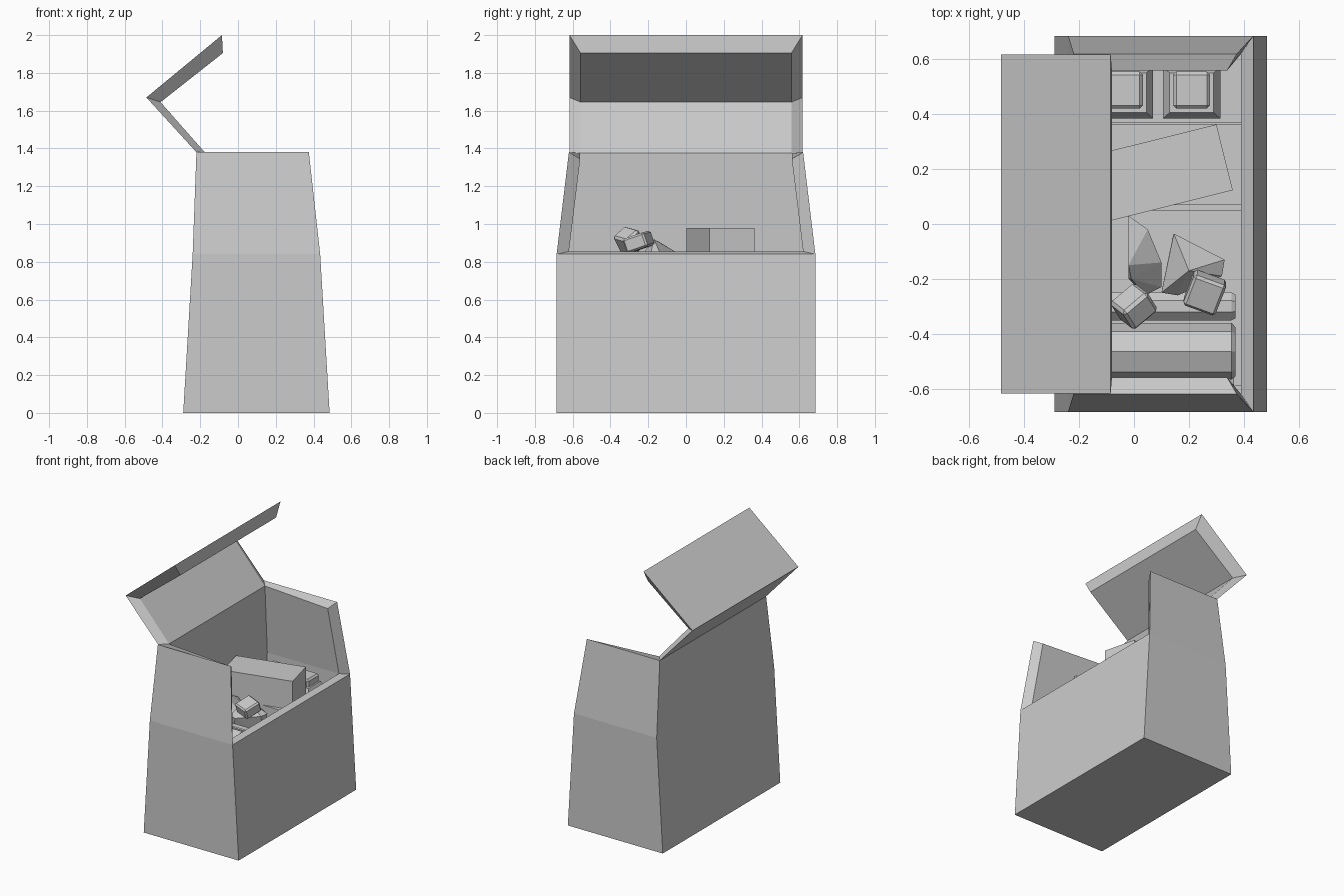
import bpy, bmesh, math
from mathutils import Matrix, Euler, Vector

if "Cube" in bpy.data.objects:
    bpy.data.objects.remove(bpy.data.objects["Cube"])


def make(name, verts, faces):
    me = bpy.data.meshes.new(name)
    bm = bmesh.new()
    vs = [bm.verts.new(v) for v in verts]
    for f in faces:
        bm.faces.new([vs[i] for i in f])
    bmesh.ops.recalc_face_normals(bm, faces=bm.faces)
    bm.to_mesh(me)
    bm.free()
    ob = bpy.data.objects.new(name, me)
    bpy.context.collection.objects.link(ob)
    return ob


def hull(name, pts):
    me = bpy.data.meshes.new(name)
    bm = bmesh.new()
    vs = [bm.verts.new(p) for p in pts]
    bmesh.ops.convex_hull(bm, input=vs)
    bmesh.ops.dissolve_limit(bm, angle_limit=0.02, verts=bm.verts, edges=bm.edges)
    bmesh.ops.recalc_face_normals(bm, faces=bm.faces)
    bm.to_mesh(me)
    bm.free()
    ob = bpy.data.objects.new(name, me)
    bpy.context.collection.objects.link(ob)
    return ob


def block(name, center, size, rot=(0, 0, 0), bevel=0):
    r = Euler([math.radians(a) for a in rot]).to_matrix()
    pts = [Vector(center) + r @ Vector((sx * size[0] / 2, sy * size[1] / 2, sz * size[2] / 2))
           for sx in (-1, 1) for sy in (-1, 1) for sz in (-1, 1)]
    ob = hull(name, pts)
    if bevel:
        m = ob.modifiers.new("bevel", "BEVEL")
        m.width, m.segments = bevel, 1
    return ob


def ring(x0, x1, y, z0, z1):
    return [(x0, -y, z0), (x1, -y, z1), (x1, y, z1), (x0, y, z0)]


# Body: tapered thick-walled box, front wall only reaching the bend
verts = (ring(-0.29, 0.485, 0.685, 0, 0) + ring(-0.24, 0.435, 0.685, 0.84, 0.84)
         + ring(-0.22, 0.375, 0.62, 1.38, 1.38)
         + ring(-0.24, 0.43, 0.625, 0.06, 0.06) + ring(-0.195, 0.39, 0.62, 0.855, 0.855)
         + ring(-0.172, 0.34, 0.56, 1.375, 1.345))
faces = [(0, 1, 2, 3), (12, 13, 14, 15)]
for base in (0, 12):
    for lvl in (0, 4):
        for j in range(4):
            if lvl and j == 1:
                continue
            k = (j + 1) % 4
            a = base + lvl
            faces.append((a + j, a + k, a + 4 + k, a + 4 + j))
rim = [8, 9, 5, 6, 10, 11]
for a, b in zip(rim, rim[1:] + rim[:1]):
    faces.append((a, b, b + 12, a + 12))
make("body", verts, faces)

# Lid: two folded panels with chamfered edges
outer = [(-0.22, 1.38), (-0.485, 1.67), (-0.085, 2.0)]
inner = [(-0.172, 1.375), (-0.41, 1.645), (-0.08, 1.905)]
verts = []
for prof, y in ((outer, 0.617), (inner, 0.558)):
    for s in (-1, 1):
        verts += [(x, s * y, z) for x, z in prof]
faces = []
for i in (0, 1):
    faces += [(i, i + 1, i + 4, i + 3), (i + 6, i + 7, i + 10, i + 9),
              (i, i + 1, i + 7, i + 6), (i + 3, i + 4, i + 10, i + 9)]
faces += [(0, 3, 9, 6), (2, 5, 11, 8)]
make("lid", verts, faces)

# Packed boxes filling the inside
block("middle_packed_box", (0.1, 0.2175, 0.42), (0.58, 0.295, 0.7))
block("side_packed_box", (0.1, -0.27, 0.37), (0.58, 0.64, 0.6))
block("rear_packed_box", (0.1, 0.495, 0.34), (0.58, 0.25, 0.55))

# Large rotated box on top
block("top_box", (0.0875, 0.1825, 0.875), (0.5, 0.247, 0.21), (0, 0, 14))

# Square jars with stepped shoulders and caps
for n, x in enumerate((-0.035, 0.21, -0.14)[:2]):
    y = 0.478
    pts = []
    for h, z in ((0.105, 0.61), (0.105, 0.74), (0.08, 0.80)):
        pts += ring(x - h, x + h, 0, z, z)
    pts = [(p[0], y + (-1 if i % 4 < 2 else 1) * abs(p[0] - x) * 0.9, p[2])
           for i, p in enumerate(pts)]
    hull(f"jar_{n + 1}", pts)
    block(f"jar_cap_{n + 1}", (x, y + 0.01, 0.82), (0.135, 0.135, 0.066), bevel=0.012)


# Faceted cans lying lengthwise
def can(name, y, z, r, sides, x0, x1, turn=0):
    pts = []
    for x, k in ((x0, 0.85), (x0 + 0.02, 1), (x1 - 0.015, 1), (x1, 0.85)):
        for i in range(sides):
            a = 2 * math.pi * i / sides + math.radians(turn)
            pts.append((x, y + k * r * math.cos(a), z + k * r * math.sin(a)))
    hull(name, pts)


can("can_large", -0.465, 0.73, 0.105, 8, -0.15, 0.37, 0)
can("can_small", -0.30, 0.72, 0.055, 8, -0.15, 0.37, 22.5)
can("can_edge", -0.57, 0.70, 0.045, 8, -0.15, 0.365, 22.5)

# Wedge-shaped chunks
hull("chunk_left", [(-0.02, 0.03, 0.80), (0.05, -0.02, 0.80), (0.10, -0.14, 0.80),
                    (0.10, -0.23, 0.76), (0.04, -0.26, 0.76), (-0.01, -0.20, 0.88),
                    (-0.02, -0.15, 0.91), (-0.02, -0.2, 0.68), (0.08, -0.1, 0.68),
                    (0.0, 0.0, 0.68)])
hull("chunk_right", [(0.145, -0.035, 0.84), (0.33, -0.13, 0.83), (0.32, -0.19, 0.83),
                     (0.20, -0.17, 0.92), (0.16, -0.26, 0.80), (0.10, -0.25, 0.80),
                     (0.14, -0.05, 0.68), (0.31, -0.15, 0.68), (0.12, -0.24, 0.68)])

# Small tilted blocks on the pile
block("small_block_left", (0.0, -0.30, 0.91), (0.12, 0.10, 0.11), (38, 10, 40), 0.012)
block("small_block_right", (0.258, -0.25, 0.905), (0.125, 0.125, 0.08), (18, 5, -20), 0.01)
